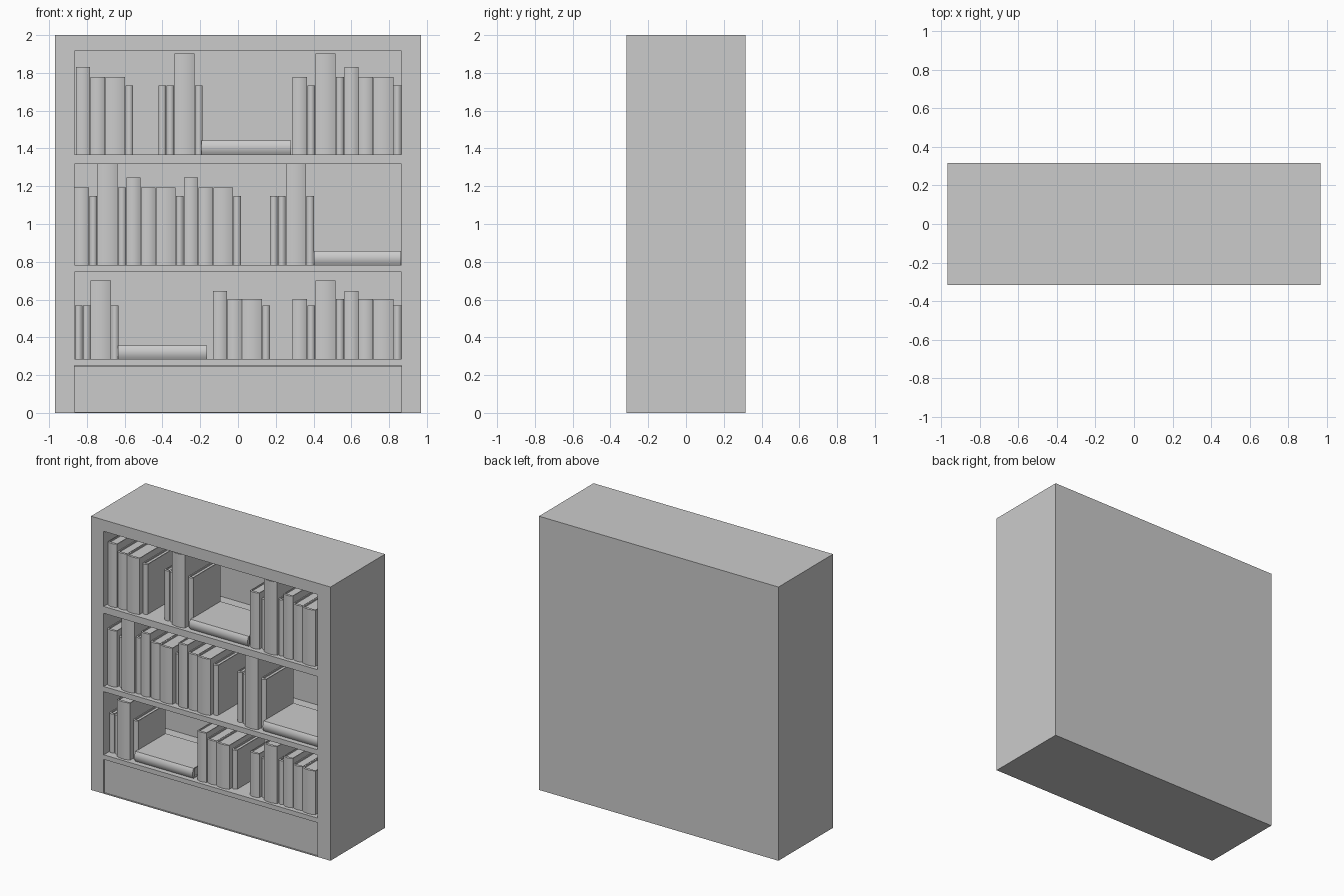
import bpy, bmesh, math

if "Cube" in bpy.data.objects:
    bpy.data.objects.remove(bpy.data.objects["Cube"])

FRONT, BACK = -0.315, 0.315
INNER = 0.865                       # half width of the openings


def box(name, x0, x1, y0, y1, z0, z1):
    bpy.ops.mesh.primitive_cube_add(size=1, location=((x0+x1)/2, (y0+y1)/2, (z0+z1)/2))
    o = bpy.context.object
    o.name = name
    o.scale = (x1-x0, y1-y0, z1-z0)
    bpy.ops.object.transform_apply(location=False, rotation=False, scale=True)
    return o


def recess(target, z0, z1, depth):
    """Cut a rectangular opening into the front of the case."""
    cutter = box("cutter", -INNER, INNER, FRONT-0.1, FRONT+depth, z0, z1)
    m = target.modifiers.new("opening", 'BOOLEAN')
    m.operation, m.solver, m.object = 'DIFFERENCE', 'EXACT', cutter
    bpy.context.view_layer.objects.active = target
    bpy.ops.object.modifier_apply(modifier=m.name)
    bpy.data.objects.remove(cutter)


def prism(bm, profile, length, place):
    """Extrude a (thickness, depth) profile along the book's height."""
    low = [bm.verts.new(place(u, v, 0 + length[0])) for u, v in profile]
    high = [bm.verts.new(place(u, v, length[1])) for u, v in profile]
    n = len(profile)
    bm.faces.new(low)
    bm.faces.new(high)
    for i in range(n):
        bm.faces.new((low[i], low[(i+1) % n], high[(i+1) % n], high[i]))


def book(name, thick, height, front, place):
    """Hardcover with a rounded spine, two boards and an inset page block."""
    c, bulge, seg = 0.006, 0.012, 8
    back = FRONT + 0.38
    arc = [(thick*i/seg, front + bulge*(2*i/seg-1)**2) for i in range(seg+1)]
    cover = arc + [(thick, back), (thick-c, back), (thick-c, front+0.02),
                   (c, front+0.02), (c, back), (0, back)]
    pages = [(c, front+0.02), (thick-c, front+0.02), (thick-c, back-0.01), (c, back-0.01)]
    bm = bmesh.new()
    prism(bm, cover, (0, height), place)
    prism(bm, pages, (0.01, height-0.01), place)
    bmesh.ops.recalc_face_normals(bm, faces=bm.faces)
    me = bpy.data.meshes.new(name)
    bm.to_mesh(me)
    bm.free()
    o = bpy.data.objects.new(name, me)
    bpy.context.collection.objects.link(o)
    bpy.ops.object.select_all(action='DESELECT')
    o.select_set(True)
    bpy.context.view_layer.objects.active = o
    bpy.ops.object.shade_smooth_by_angle(angle=math.radians(35))


# Case with three shelf openings and a plinth panel
SHELVES = [(1.368, 1.917), (0.783, 1.318), (0.284, 0.745)]
case = box("bookcase", -0.968, 0.968, FRONT, BACK, 0, 2)
for z0, z1 in SHELVES:
    recess(case, z0, z1, 0.575)
recess(case, 0.004, 0.25, 0.05)
box("plinth_panel", -INNER, INNER, FRONT+0.01, FRONT+0.06, 0.003, 0.245)

# Book sizes: thickness, height, front setback
KINDS = {'S': (0.040, 0.365, 0.055), 'T': (0.043, 0.41, 0.035),
         'A': (0.077, 0.41, 0.03), 'W': (0.104, 0.41, 0.022),
         'C': (0.074, 0.462, 0.026), 'L': (0.106, 0.534, 0.02)}
RIGHT_RUN = (0.288, "ASLTCAWS")
# Per shelf: height scale, runs of upright books (start x, kinds), lying book x range
ROWS = [
    (1.0, [(-0.857, "CAWS"), (-0.42, "SSLS"), RIGHT_RUN], (-0.192, 0.28)),
    (1.0, [(-0.865, "ASLTCAWSCAWS"), (0.17, "SSLS")], (0.402, 0.864)),
    (0.78, [(-0.864, "SSLS"), (-0.133, "CAWS"), RIGHT_RUN], (-0.635, -0.165)),
]
for (z0, z1), (scale, runs, (lx0, lx1)) in zip(SHELVES, ROWS):
    for x, kinds in runs:
        for k in kinds:
            t, h, d = KINDS[k]
            h = min(h*scale, z1-z0-0.001)
            book("upright_book", t, h, FRONT+d,
                 lambda u, v, w, x=x: (x+u, v, z0+w))
            x += t + 0.0022
    book("lying_book", 0.073, lx1-lx0, FRONT+0.026,
         lambda u, v, w: (lx0+w, v, z0+u))
